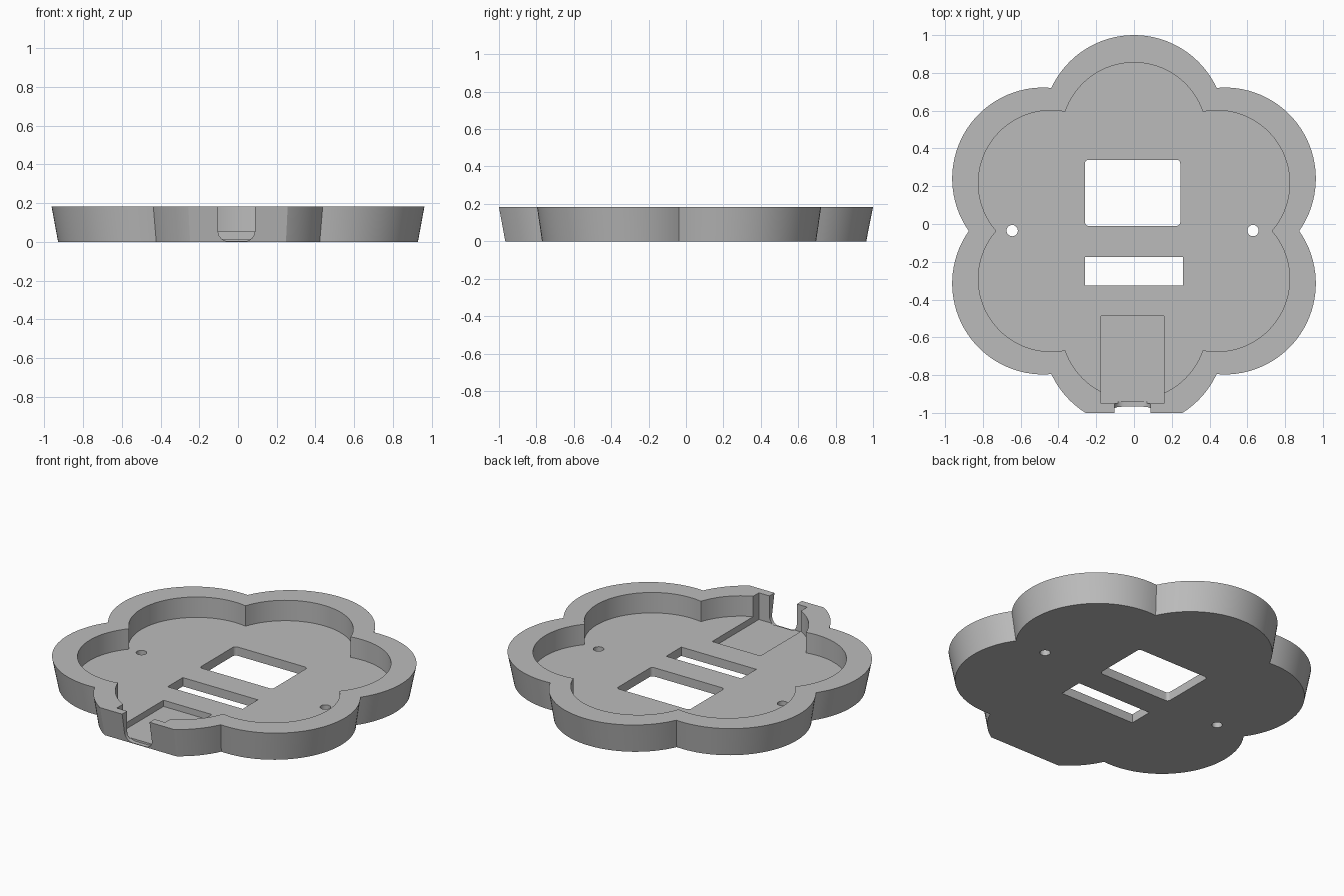
import bpy, bmesh, math
from mathutils import Vector

cube = bpy.data.objects.get("Cube")
if cube:
    bpy.data.objects.remove(cube, do_unlink=True)

HEIGHT = 0.183      # full height of the tray
FLOOR = 0.055       # floor thickness
MID_Y = -0.037      # flower centre
TAPER = 0.965       # base size relative to the rim

grey = bpy.data.materials.new("plain grey")
grey.use_nodes = True
grey.diffuse_color = (0.5, 0.5, 0.5, 1)
grey.node_tree.nodes["Principled BSDF"].inputs["Base Color"].default_value = (0.5, 0.5, 0.5, 1)


def loft(name, rings):
    """Closed solid through matching rings of points."""
    bm = bmesh.new()
    loops = [[bm.verts.new(p) for p in ring] for ring in rings]
    n = len(loops[0])
    for low, high in zip(loops, loops[1:]):
        for i in range(n):
            j = (i + 1) % n
            bm.faces.new((low[i], low[j], high[j], high[i]))
    bm.faces.new(loops[0][::-1])
    bm.faces.new(loops[-1])
    bmesh.ops.recalc_face_normals(bm, faces=bm.faces)
    mesh = bpy.data.meshes.new(name)
    bm.to_mesh(mesh)
    bm.free()
    mesh.materials.append(grey)
    obj = bpy.data.objects.new(name, mesh)
    bpy.context.collection.objects.link(obj)
    return obj


def flower(dist, radius, steps=32):
    """Outline of six overlapping circles, around the origin."""
    notch = dist * math.cos(math.pi / 6) + math.sqrt(radius ** 2 - dist ** 2 / 4)
    half = math.atan2(notch * 0.5, notch * math.cos(math.pi / 6) - dist)
    points = []
    for k in range(6):
        turn = math.radians(-90 + 60 * k)
        centre = Vector((math.cos(turn), math.sin(turn))) * dist
        for i in range(steps):
            a = turn - half + 2 * half * i / steps
            points.append(centre + radius * Vector((math.cos(a), math.sin(a))))
    return points


def clip_front(points, y):
    """Replace everything in front of y by a straight edge."""
    out = []
    for i, p in enumerate(points):
        q = points[(i + 1) % len(points)]
        if p.y >= y:
            out.append(p)
        if (p.y - y) * (q.y - y) < 0:
            out.append(p.lerp(q, (y - p.y) / (q.y - p.y)))
    return out


def level(points, z, scale=1):
    return [(p.x * scale, p.y * scale + MID_Y, z) for p in points]


def rounded(x0, x1, y0, y1, r, steps=6):
    """Rectangle outline with rounded corners."""
    corners = ((x1 - r, y1 - r), (x0 + r, y1 - r), (x0 + r, y0 + r), (x1 - r, y0 + r))
    return [(cx + r * math.cos(a), cy + r * math.sin(a))
            for k, (cx, cy) in enumerate(corners)
            for a in [math.pi / 2 * (k + i / steps) for i in range(steps + 1)]]


def box(name, x0, x1, y0, y1, z0, z1):
    ring = ((x0, y0), (x1, y0), (x1, y1), (x0, y1))
    return loft(name, [[(x, y, z) for x, y in ring] for z in (z0, z1)])


# Tapered flower body with a flat front
outline = clip_front(flower(0.555, 0.482), -1.0 - MID_Y)
tray = loft("flower_tray", [level(outline, 0, TAPER), level(outline, HEIGHT)])

# Flower recess
recess = flower(0.507, 0.385)
cutters = [loft("recess_cutter", [level(recess, FLOOR), level(recess, 0.4)])]

# Rounded display window and plain slot through the floor
window = rounded(-0.26, 0.245, -0.01, 0.34, 0.02)
cutters.append(loft("window_cutter", [[(x, y, z) for x, y in window] for z in (-0.1, 0.1)]))
cutters.append(box("slot_cutter", -0.26, 0.26, -0.325, -0.175, -0.1, 0.1))

# Screw holes
for x in (-0.645, 0.63):
    hole = rounded(x - 0.03, x + 0.03, -0.065, -0.005, 0.0299)
    cutters.append(loft("hole_cutter", [[(px, py, z) for px, py in hole] for z in (-0.1, 0.1)]))

# Connector pocket and the round-bottomed cable opening in the front
cutters.append(box("pocket_cutter", -0.175, 0.16, -0.95, -0.487, 0.016, 0.4))
opening = rounded(-0.103, 0.087, 0.004, 0.4, 0.052)
cutters.append(loft("opening_cutter", [[(x, y, z) for x, z in opening] for y in (-1.2, -0.94)]))

# Cut everything out of the tray
bpy.context.view_layer.objects.active = tray
tray.select_set(True)
for cutter in cutters:
    cutter.hide_render = True
    mod = tray.modifiers.new(cutter.name, 'BOOLEAN')
    mod.operation = 'DIFFERENCE'
    mod.solver = 'EXACT'
    mod.object = cutter
    bpy.ops.object.modifier_apply(modifier=mod.name)
    bpy.data.objects.remove(cutter, do_unlink=True)

bpy.ops.object.shade_smooth_by_angle(angle=math.radians(30))
